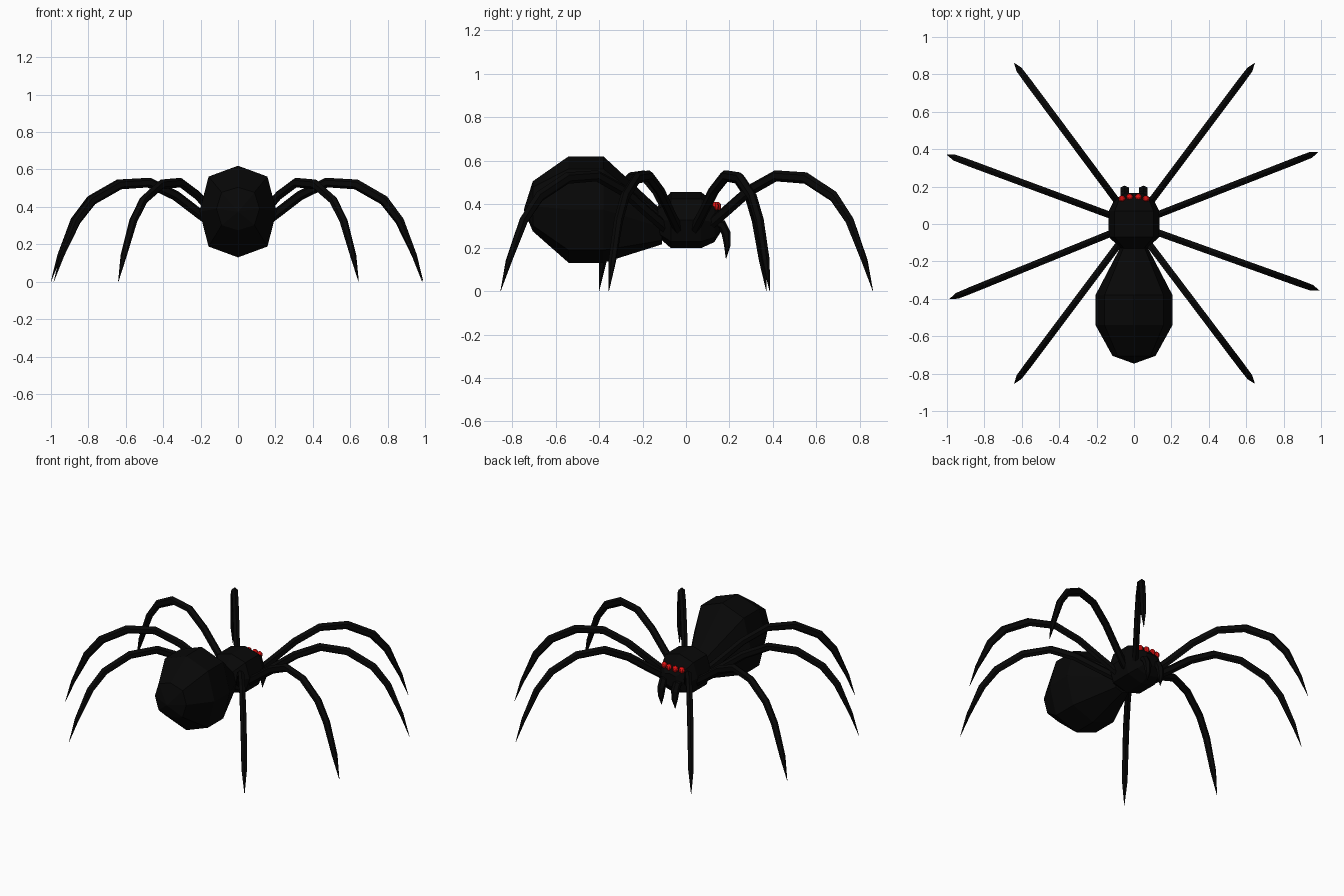
import bpy, bmesh, math
from mathutils import Vector

if "Cube" in bpy.data.objects:
    bpy.data.objects.remove(bpy.data.objects["Cube"])


def material(name, rgb):
    m = bpy.data.materials.new(name)
    m.diffuse_color = (*rgb, 1)
    m.use_nodes = True
    m.node_tree.nodes["Principled BSDF"].inputs["Base Color"].default_value = m.diffuse_color
    return m


black = material("glossy black", (0.0022, 0.0022, 0.0022))
red = material("eye red", (0.8, 0.006, 0.006))


def skin(name, rings, mat):
    """Bridge a list of equal point rings; cap both ends."""
    bm = bmesh.new()
    loops = [[bm.verts.new(p) for p in ring] for ring in rings]
    n = len(loops[0])
    for a, b in zip(loops, loops[1:]):
        for i in range(n):
            j = (i + 1) % n
            bm.faces.new((a[i], a[j], b[j], b[i]))
    bm.faces.new(loops[0])
    bm.faces.new(loops[-1])
    bmesh.ops.remove_doubles(bm, verts=bm.verts, dist=0.0002)
    bmesh.ops.recalc_face_normals(bm, faces=bm.faces)
    mesh = bpy.data.meshes.new(name)
    bm.to_mesh(mesh)
    bm.free()
    mesh.materials.append(mat)
    ob = bpy.data.objects.new(name, mesh)
    bpy.context.collection.objects.link(ob)
    return ob


def body(name, sections):
    """Eight-sided body along y from (y, half width, bottom, top)."""
    rings = []
    for y, rx, lo, hi in sections:
        ring = []
        for k in range(8):
            a = k * math.pi / 4
            f = 1.08 if k % 2 else 1.0
            ring.append((rx * f * math.cos(a), y,
                         (lo + hi) / 2 + (hi - lo) / 2 * f * math.sin(a)))
        rings.append(ring)
    return skin(name, rings, black)


def tube(name, path, thick, wide, side, sides=6):
    """Tube along a planar path; thick lies in the plane, wide across it."""
    pts = [Vector(p) for p in path]
    rings = []
    for i, p in enumerate(pts):
        t = (pts[min(i + 1, len(pts) - 1)] - pts[max(i - 1, 0)]).normalized()
        up = side.cross(t).normalized()
        ring = []
        for k in range(sides):
            a = 2 * math.pi * k / sides
            ring.append(p + thick[i] * math.cos(a) * up + wide[i] * math.sin(a) * side)
        rings.append(ring)
    return skin(name, rings, black)


# Abdomen and head
body("abdomen", [(-0.745, 0.004, 0.37, 0.378), (-0.705, 0.115, 0.275, 0.505),
                 (-0.54, 0.206, 0.13, 0.62), (-0.38, 0.206, 0.13, 0.62),
                 (-0.11, 0.065, 0.215, 0.37)])
body("head", [(-0.13, 0.07, 0.25, 0.39), (-0.07, 0.135, 0.198, 0.455),
              (0.07, 0.135, 0.198, 0.455), (0.13, 0.105, 0.225, 0.41),
              (0.165, 0.05, 0.28, 0.36)])

# Legs: one arched profile (fraction of reach, height) aimed at each tip
profile = [(0.08, 0.27), (0.21, 0.365), (0.335, 0.46), (0.48, 0.53),
           (0.64, 0.52), (0.79, 0.435), (0.875, 0.325), (0.955, 0.14), (1.0, 0.0)]
thick = [0.026, 0.026, 0.026, 0.026, 0.027, 0.026, 0.023, 0.012, 0.001]
wide = [0.021] * 7 + [0.019, 0.001]
tips = [(0.645, 0.86), (0.985, 0.385), (0.99, -0.355), (0.645, -0.853),
        (-0.64, -0.853), (-0.985, -0.4), (-1.0, 0.37), (-0.64, 0.86)]
for i, (x, y) in enumerate(tips):
    side = Vector((-y, x, 0)).normalized()
    tube(f"leg_{i + 1}", [(x * f, y * f, z) for f, z in profile], thick, wide, side)

# Fangs
for s in (-1, 1):
    tube("fang_left" if s < 0 else "fang_right",
         [(s * 0.05, y, z) for y, z in
          [(0.12, 0.31), (0.165, 0.305), (0.185, 0.265), (0.19, 0.21), (0.184, 0.15)]],
         [0.022, 0.023, 0.021, 0.015, 0.001], [0.026, 0.026, 0.026, 0.02, 0.001],
         Vector((1, 0, 0)))

# Row of four eyes
for i, (x, y) in enumerate([(-0.064, 0.135), (-0.023, 0.145), (0.023, 0.145), (0.064, 0.135)]):
    bpy.ops.mesh.primitive_uv_sphere_add(segments=8, ring_count=6, radius=0.02,
                                         location=(x, y, 0.39))
    eye = bpy.context.object
    eye.name = f"eye_{i + 1}"
    eye.scale = (0.95, 0.85, 1.05)
    eye.data.materials.append(red)
